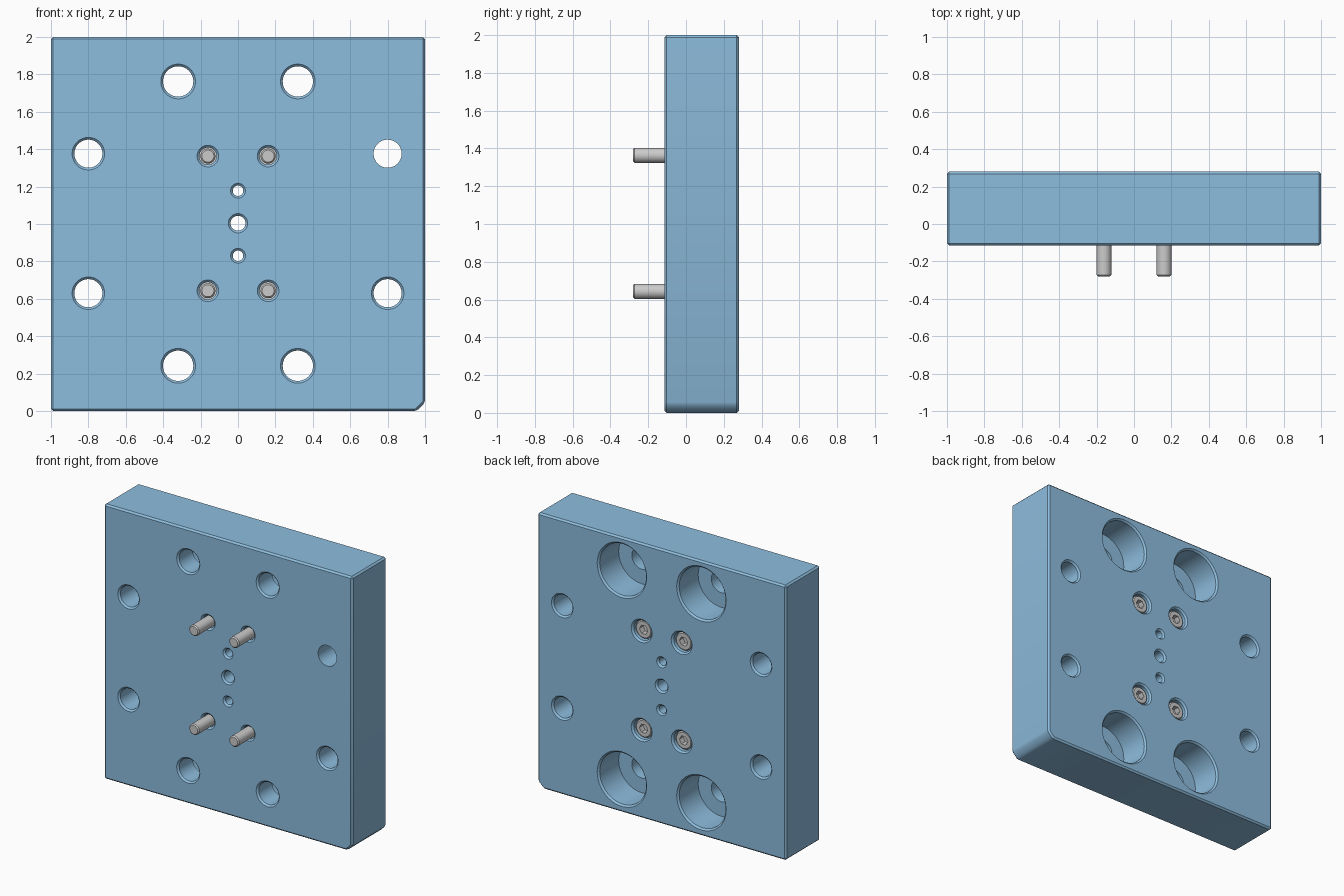
import bpy, bmesh
from math import cos, sin, tau

if "Cube" in bpy.data.objects:
    bpy.data.objects.remove(bpy.data.objects["Cube"])

F, B, C = -0.115, 0.28, 0.012   # plate front, plate back, edge chamfer
E = 0.02                        # cutter overshoot


def lathe(bm, profile, x=0.0, z=0.0, n=48):
    """Closed solid from (y, radius) pairs turned about the y axis."""
    rings = [[bm.verts.new((x + r * cos(tau * i / n), y, z + r * sin(tau * i / n)))
              for i in range(n)] for y, r in profile]
    for a, b in zip(rings, rings[1:]):
        for i in range(n):
            j = (i + 1) % n
            bm.faces.new((a[i], a[j], b[j], b[i]))
    bm.faces.new(rings[0])
    bm.faces.new(rings[-1])


def hole(bm, x, z, r_front, r_back=None, floor=None, front_chamfer=C):
    """Through hole with chamfered mouths and an optional counterbore."""
    p = [(F - E, r_front + front_chamfer + (E if front_chamfer else 0))]
    if front_chamfer:
        p.append((F + front_chamfer, r_front))
        p[0] = (F - E, r_front + C + E)
    rb = r_back or r_front
    if r_back:
        p += [(floor, r_front), (floor, rb)]
    p += [(B - C, rb), (B + E, rb + C + E)]
    lathe(bm, p, x, z)


def finish(bm, name):
    bmesh.ops.recalc_face_normals(bm, faces=bm.faces[:])
    me = bpy.data.meshes.new(name)
    bm.to_mesh(me)
    bm.free()
    ob = bpy.data.objects.new(name, me)
    bpy.context.collection.objects.link(ob)
    return ob


def activate(ob):
    bpy.ops.object.select_all(action='DESELECT')
    ob.select_set(True)
    bpy.context.view_layer.objects.active = ob


def cut(ob, cutter):
    cutter.hide_render = True
    m = ob.modifiers.new("cut", 'BOOLEAN')
    m.operation, m.solver, m.object = 'DIFFERENCE', 'EXACT', cutter
    activate(ob)
    bpy.ops.object.modifier_apply(modifier=m.name)
    bpy.data.objects.remove(cutter, do_unlink=True)
    bpy.ops.object.shade_smooth_by_angle(angle=0.5)


# Plate: square block with one clipped bottom corner and broken edges
bm = bmesh.new()
outline = [(-1, 0), (0.955, 0), (1, 0.045), (1, 2), (-1, 2)]
face = bm.faces.new([bm.verts.new((x, F, z)) for x, z in outline])
ext = bmesh.ops.extrude_face_region(bm, geom=[face])
for v in ext['geom']:
    if isinstance(v, bmesh.types.BMVert):
        v.co.y = B
bmesh.ops.recalc_face_normals(bm, faces=bm.faces[:])
bmesh.ops.bevel(bm, geom=bm.edges[:], offset=C, segments=1, affect='EDGES')
plate = finish(bm, "plate")

# All holes in one cutter
SEAT = 0.175
bm = bmesh.new()
for sx in (-1, 1):
    for sz in (-1, 1):
        hole(bm, sx * 0.32, 1.002 + sz * 0.76, 0.081, 0.187, 0.05)
        plain = sx > 0 and sz > 0            # this one has no front chamfer
        hole(bm, sx * 0.8, 1.003 + sz * 0.373, 0.075, front_chamfer=0 if plain else C)
        hole(bm, sx * 0.161, 1.003 + sz * 0.36, 0.046, 0.072, SEAT)
for dz, r in ((-0.174, 0.028), (0, 0.04), (0.174, 0.028)):
    hole(bm, 0, 1.004 + dz, r)
cut(plate, finish(bm, "hole_cutter"))

blue = bpy.data.materials.new("plate_blue")
blue.diffuse_color = (0.27, 0.51, 0.73, 1)
blue.use_nodes = True
blue.node_tree.nodes["Principled BSDF"].inputs["Base Color"].default_value = blue.diffuse_color
plate.data.materials.clear()
plate.data.materials.append(blue)

# Cap screw with hex socket, then three linked copies
bm = bmesh.new()
lathe(bm, [(-0.28, 0.032), (-0.272, 0.04), (SEAT, 0.04), (SEAT, 0.066),
           (0.25, 0.066), (0.258, 0.058)], n=32)
screw = finish(bm, "screw")
bm = bmesh.new()
lathe(bm, [(0.215, 0.034), (0.30, 0.034)], n=6)
cut(screw, finish(bm, "socket_cutter"))
for i, (sx, sz) in enumerate(((-1, -1), (-1, 1), (1, -1), (1, 1))):
    ob = screw
    if i:
        ob = screw.copy()
        bpy.context.collection.objects.link(ob)
    ob.name = f"screw_{i + 1}"
    ob.location = (sx * 0.161, 0, 1.003 + sz * 0.36)
